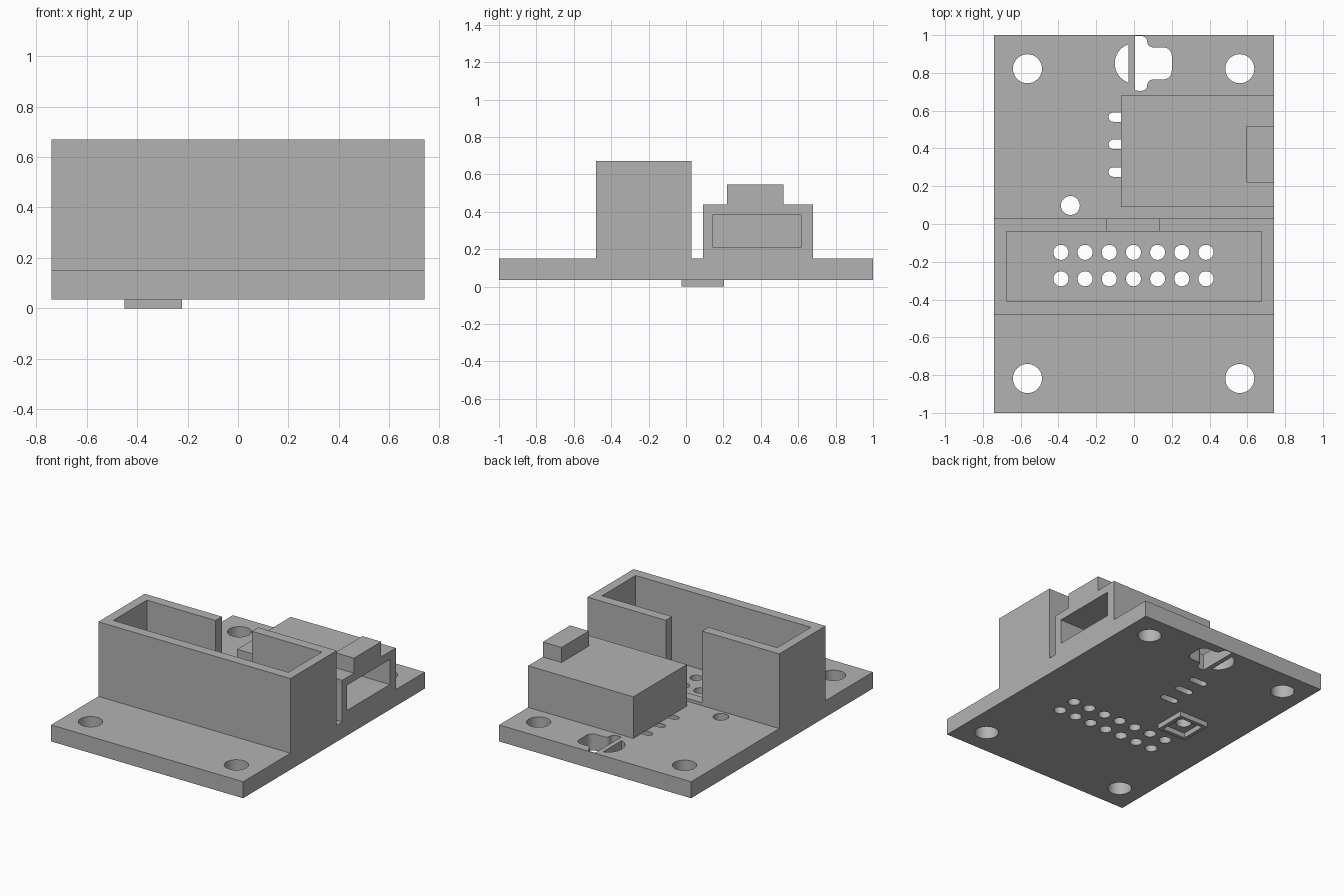
import bpy, bmesh, math

if "Cube" in bpy.data.objects:
    bpy.data.objects.remove(bpy.data.objects["Cube"], do_unlink=True)

grey = bpy.data.materials.new("plain grey")
grey.use_nodes = True
grey.diffuse_color = (0.45, 0.45, 0.45, 1)
grey.node_tree.nodes["Principled BSDF"].inputs["Base Color"].default_value = (0.45, 0.45, 0.45, 1)


def prisms(name, outlines, z0, z1):
    """One object made of upright prisms, one per outline."""
    bm = bmesh.new()
    for pts in outlines:
        face = bm.faces.new([bm.verts.new((x, y, z0)) for x, y in pts])
        top = bmesh.ops.extrude_face_region(bm, geom=[face])["geom"]
        moved = [v for v in top if isinstance(v, bmesh.types.BMVert)]
        bmesh.ops.translate(bm, verts=moved, vec=(0, 0, z1 - z0))
    bmesh.ops.recalc_face_normals(bm, faces=bm.faces)
    mesh = bpy.data.meshes.new(name)
    bm.to_mesh(mesh)
    bm.free()
    mesh.materials.append(grey)
    ob = bpy.data.objects.new(name, mesh)
    bpy.context.collection.objects.link(ob)
    return ob


def rect(x0, x1, y0, y1):
    return [(x0, y0), (x1, y0), (x1, y1), (x0, y1)]


def arc(cx, cy, r, a0, a1, n=6):
    angles = [math.radians(a0 + (a1 - a0) * i / n) for i in range(n + 1)]
    return [(cx + r * math.cos(a), cy + r * math.sin(a)) for a in angles]


def circle(cx, cy, r, n=32):
    return arc(cx, cy, r, 0, 360, n)[:-1]


def cut(ob, cutter):
    mod = ob.modifiers.new("cut", 'BOOLEAN')
    mod.operation, mod.solver, mod.object = 'DIFFERENCE', 'EXACT', cutter
    bpy.context.view_layer.objects.active = ob
    bpy.ops.object.modifier_apply(modifier=mod.name)
    bpy.data.objects.remove(cutter, do_unlink=True)


BASE, TOP = 0.035, 0.15

# Base board and its through holes
board = prisms("base_board", [rect(-0.74, 0.74, -1, 1)], BASE, TOP)
holes = [circle(x, y, 0.077) for x in (-0.564, 0.56) for y in (-0.818, 0.822)]
holes += [circle(-0.387 + 0.128 * i, y, 0.04, 24) for i in range(7) for y in (-0.29, -0.15)]
holes.append(circle(-0.337, 0.098, 0.05))
for y in (0.275, 0.422, 0.566):
    holes.append(arc(-0.11, y, 0.025, 90, 270) + arc(-0.025, y, 0.025, -90, 90))
# Cable opening: half round, then a lobed slot beyond a thin bar
holes.append(arc(0.005, 0.85, 0.107, 108, 252, 16))
lower = ([(0.005, 0.706)] + arc(0.04, 0.735, 0.03, -90, 0)
         + arc(0.1, 0.735, 0.03, 180, 90) + arc(0.155, 0.81, 0.045, -90, 0))
upper = [(x, 1.7 - y) for x, y in reversed(lower)]
holes.append(lower + upper)
cut(board, prisms("hole_cutter", holes, -0.1, 0.3))

# Header shroud with a keyed gap in its back wall
shroud = prisms("header_shroud", [rect(-0.74, 0.74, -0.48, 0.03)], TOP, 0.67)
cut(shroud, prisms("cavity_cutter", [rect(-0.675, 0.675, -0.41, -0.04)], 0, 1))
cut(shroud, prisms("key_cutter", [rect(-0.145, 0.135, -0.1, 0.1)], TOP + 0.02, 1))

# Side connector housing, open towards the edge of the board
housing = prisms("connector_housing", [rect(-0.07, 0.74, 0.09, 0.68)], TOP, 0.44)
cut(housing, prisms("socket_cutter", [rect(0, 1, 0.145, 0.615)], 0.21, 0.385))
prisms("connector_latch", [rect(0.595, 0.74, 0.22, 0.52)], 0.44, 0.545)

# Square rim under the board
rim = prisms("underside_rim", [rect(-0.45, -0.222, -0.025, 0.203)], 0, BASE)
cut(rim, prisms("rim_cutter", [rect(-0.425, -0.247, 0, 0.178)], -0.1, 0.1))

# Smooth hole walls, crisp edges
bpy.ops.object.select_all(action='DESELECT')
board.select_set(True)
bpy.context.view_layer.objects.active = board
bpy.ops.object.shade_smooth_by_angle(angle=math.radians(30))
